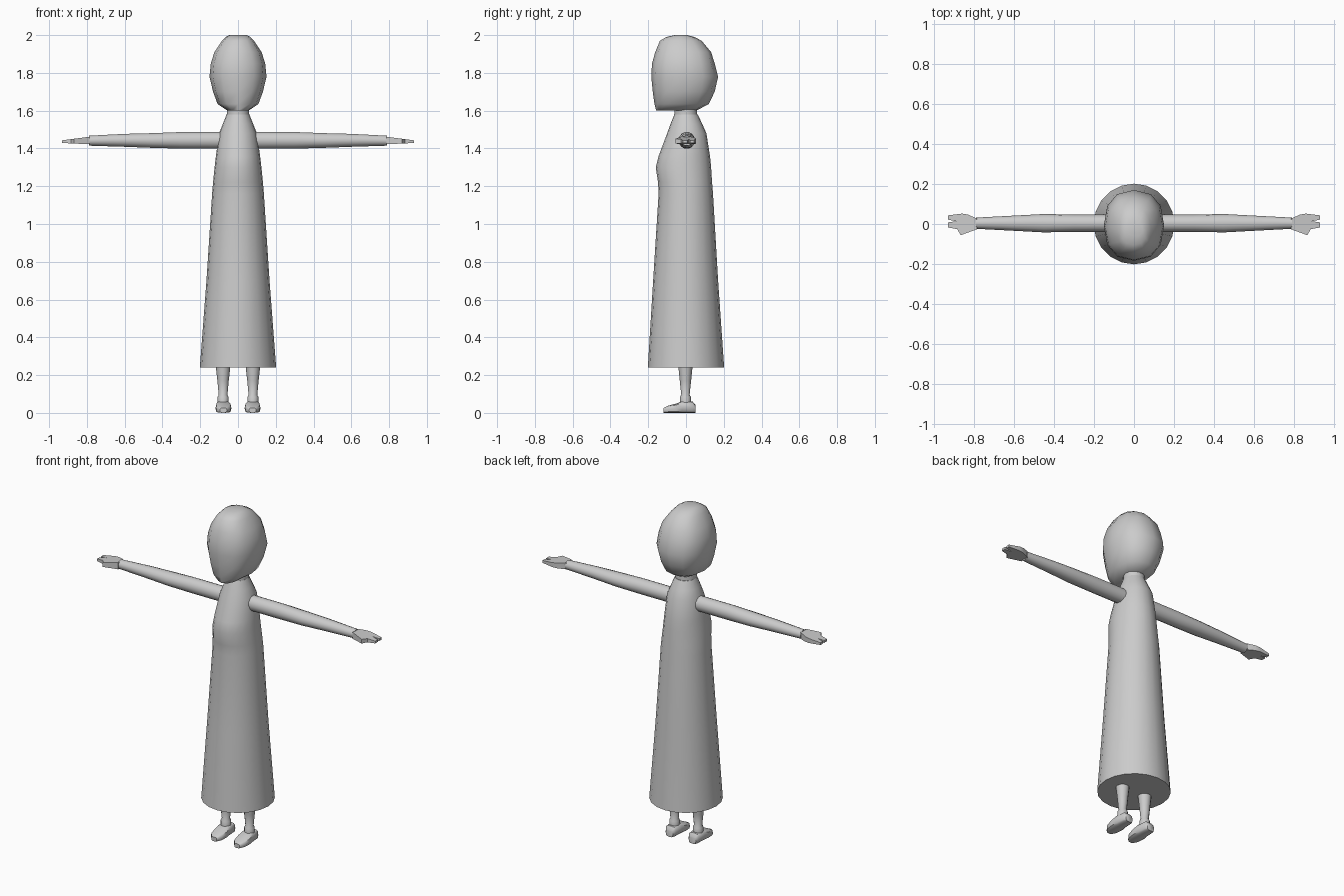
import bpy, bmesh, math
from mathutils import Vector

cube = bpy.data.objects.get("Cube")
if cube:
    bpy.data.objects.remove(cube)

grey = bpy.data.materials.new("plain_grey")
grey.use_nodes = True
grey.diffuse_color = (0.6, 0.6, 0.6, 1)
grey.node_tree.nodes["Principled BSDF"].inputs["Base Color"].default_value = (0.6, 0.6, 0.6, 1)


def finish(name, bm, angle=50):
    bmesh.ops.recalc_face_normals(bm, faces=bm.faces)
    mesh = bpy.data.meshes.new(name)
    bm.to_mesh(mesh)
    bm.free()
    mesh.materials.append(grey)
    ob = bpy.data.objects.new(name, mesh)
    bpy.context.collection.objects.link(ob)
    bpy.ops.object.select_all(action='DESELECT')
    ob.select_set(True)
    bpy.context.view_layer.objects.active = ob
    bpy.ops.object.shade_smooth_by_angle(angle=math.radians(angle))
    return ob


def loft(name, rings, place, sides, power=1.0, angle=50):
    """Skin rings of (along, half width, low, high); place maps to space."""
    bm = bmesh.new()
    loops = []
    for along, half, low, high in rings:
        loop = []
        for i in range(sides):
            a = 2 * math.pi * i / sides
            c, s = math.cos(a), math.sin(a)
            u = half * math.copysign(abs(c) ** power, c)
            v = (low + high) / 2 + (high - low) / 2 * math.copysign(abs(s) ** power, s)
            loop.append(bm.verts.new(place(along, u, v)))
        loops.append(loop)
    for a, b in zip(loops, loops[1:]):
        for i in range(sides):
            j = (i + 1) % sides
            bm.faces.new((a[i], a[j], b[j], b[i]))
    bm.faces.new(loops[0])
    bm.faces.new(loops[-1])
    return finish(name, bm, angle)


def upright(z, u, v):
    return Vector((u, v, z))


# Long robe with a slight chest, running up to the collar
loft("robe", [(0.24, .202, -.202, .202), (0.7, .167, -.174, .17),
              (1.16, .137, -.145, .143), (1.22, .132, -.148, .138),
              (1.3, .124, -.16, .133), (1.36, .117, -.145, .127),
              (1.48, .1, -.1, .108), (1.53, .08, -.082, .086),
              (1.58, .06, -.062, .062)], upright, 20)
loft("neck", [(1.56, .06, -.062, .06), (1.66, .058, -.062, .058)], upright, 14)

# Head, long at the jaw and rounded behind
loft("head", [(1.6, .055, -.158, .055), (1.635, .108, -.167, .12),
              (1.7, .132, -.176, .152), (1.78, .151, -.184, .17),
              (1.85, .144, -.18, .152), (1.91, .125, -.163, .133),
              (1.97, .085, -.138, .083), (1.99, .065, -.105, .045),
              (2.0, .045, -.06, .005)], upright, 12, 0.85, 60)

hand_outline = [(.785, .026), (.83, .047), (.86, .052), (.932, .043), (.932, .022),
                (.89, .014), (.932, .008), (.932, -.017), (.885, -.026),
                (.868, -.056), (.84, -.046), (.785, -.026)]

for side, label in ((1, "left"), (-1, "right")):
    # Tapered sleeve
    loft(label + "_arm", [(.06, .043, 1.398, 1.488), (.3, .043, 1.398, 1.488),
                          (.45, .046, 1.402, 1.482), (.6, .038, 1.408, 1.478),
                          (.79, .028, 1.414, 1.468)],
         lambda x, u, v: Vector((side * x, u + .004, v)), 14)

    # Mitten hand with a split and a forward thumb, thinning to the tips
    bm = bmesh.new()
    layers = []
    for sign in (-1, 1):
        layer = []
        for x, y in hand_outline:
            t = (x - .785) / .147
            layer.append(bm.verts.new((side * x, y, 1.442 - .006 * t + sign * (.02 - .013 * t))))
        layers.append(layer)
        bm.faces.new(layer)
    count = len(hand_outline)
    for i in range(count):
        j = (i + 1) % count
        bm.faces.new((layers[0][i], layers[0][j], layers[1][j], layers[1][i]))
    finish(label + "_hand", bm, 30)

    # Leg narrowing to an ankle cuff
    loft(label + "_leg", [(.05, .029, -.029, .029), (.085, .029, -.029, .029),
                          (.095, .023, -.022, .022), (.17, .03, -.03, .03),
                          (.25, .039, -.038, .038)],
         lambda z, u, v: Vector((side * .079 + u, v - .003, z)), 12)

    # Low shoe with a flat sole
    loft(label + "_shoe", [(.05, .024, 0, .042), (.035, .034, 0, .06),
                           (-.02, .038, 0, .062), (-.05, .042, 0, .05),
                           (-.095, .037, 0, .038), (-.12, .018, 0, .026)],
         lambda y, u, v: Vector((side * .077 + u, y, v)), 12, 0.55, 45)
